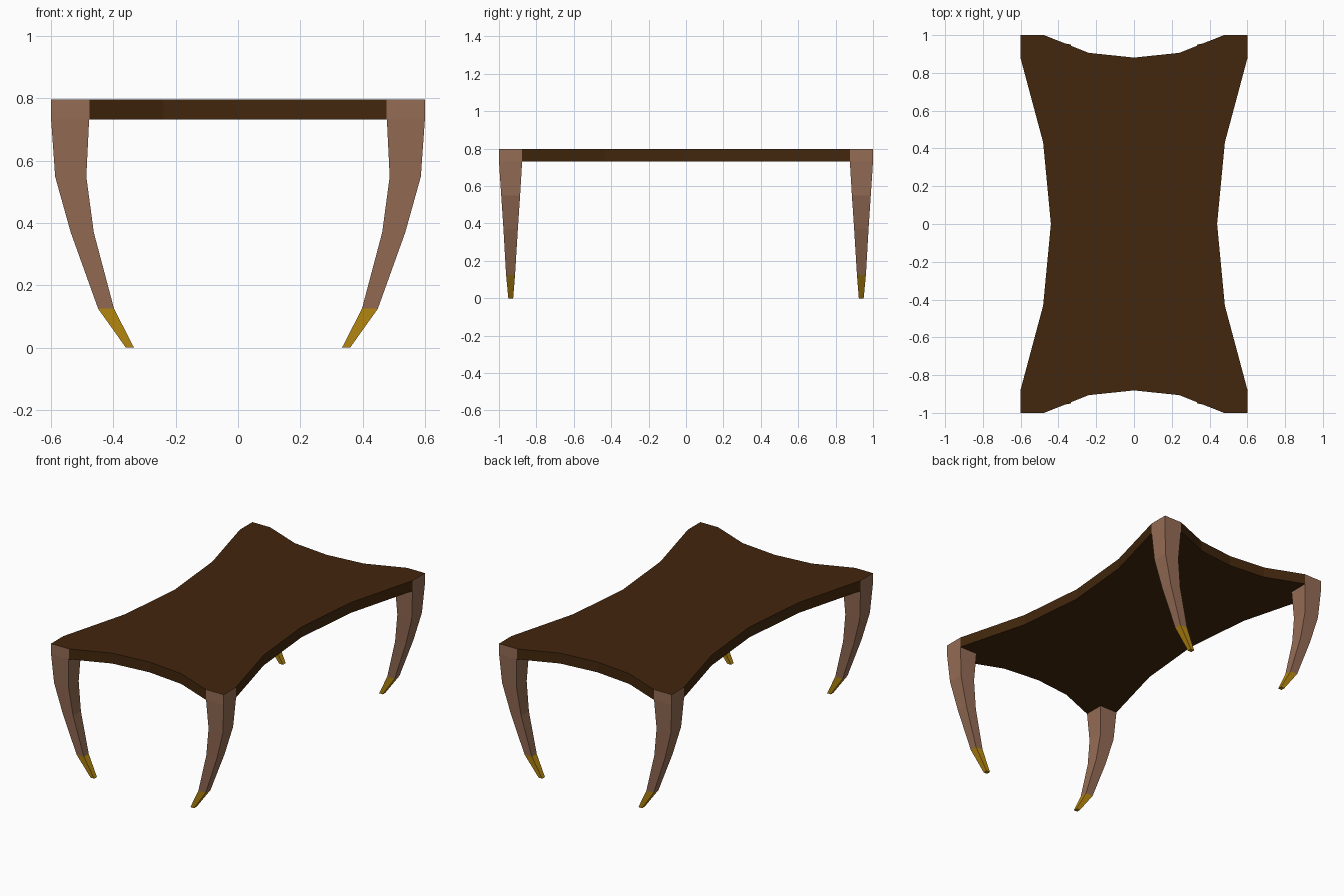
import bpy, bmesh

if "Cube" in bpy.data.objects:
    bpy.data.objects.remove(bpy.data.objects["Cube"])


def material(name, rgb):
    m = bpy.data.materials.new(name)
    m.diffuse_color = (*rgb, 1)
    m.use_nodes = True
    m.node_tree.nodes["Principled BSDF"].inputs["Base Color"].default_value = m.diffuse_color
    return m


DARK = material("dark_wood", (0.055, 0.020, 0.004))
LIGHT = material("light_wood", (0.30, 0.15, 0.09))
GOLD = material("gold", (0.50, 0.26, 0.006))
TOP, UNDER = 0.797, 0.732


def finish(name, bm, mats):
    bmesh.ops.recalc_face_normals(bm, faces=bm.faces)
    me = bpy.data.meshes.new(name)
    bm.to_mesh(me)
    bm.free()
    for m in mats:
        me.materials.append(m)
    ob = bpy.data.objects.new(name, me)
    bpy.context.collection.objects.link(ob)


# Tabletop: quarter outline reflected into four, with concave edges
quarter = [(0.44, 0), (0.481, 0.432), (0.6, 0.876), (0.6, 1),
           (0.476, 1), (0.24, 0.906), (0, 0.881)]
half = quarter + [(-x, y) for x, y in quarter[-2::-1]]
outline = half + [(x, -y) for x, y in half[-2:0:-1]]

bm = bmesh.new()
base = bm.faces.new([bm.verts.new((x, y, UNDER)) for x, y in outline])
ext = bmesh.ops.extrude_face_region(bm, geom=[base], use_keep_orig=True)
for v in ext["geom"]:
    if isinstance(v, bmesh.types.BMVert):
        v.co.z = TOP
# Corner blocks show the leg wood on their outer sides
for f in bm.faces:
    c = f.calc_center_median()
    if len(f.verts) == 4 and abs(c.x) > 0.5 and abs(c.y) > 0.9:
        f.material_index = 1
finish("tabletop", bm, [DARK, LIGHT])


def loft(name, sections, sx, sy, mat):
    """Rectangular sections (z, x0, x1, y0, y1) joined into a closed limb."""
    bm = bmesh.new()
    rings = [[bm.verts.new((sx * x, sy * y, z))
              for x, y in ((x0, y0), (x1, y0), (x1, y1), (x0, y1))]
             for z, x0, x1, y0, y1 in sections]
    for a, b in zip(rings, rings[1:]):
        for i in range(4):
            j = (i + 1) % 4
            bm.faces.new((a[i], a[j], b[j], b[i]))
    bm.faces.new(rings[0])
    bm.faces.new(rings[-1])
    finish(name, bm, [mat])


# Curved tapering legs with gold feet
ankle = (0.125, 0.398, 0.449, 0.914, 0.962)
leg = [(UNDER, 0.478, 0.6, 0.876, 1), (0.549, 0.487, 0.587, 0.887, 0.988),
       (0.37, 0.463, 0.537, 0.899, 0.976), ankle]
foot = [ankle, (0, 0.334, 0.36, 0.924, 0.95)]
for sx, side in ((-1, "left"), (1, "right")):
    for sy, end in ((-1, "front"), (1, "back")):
        loft(f"{end}_{side}_leg", leg, sx, sy, LIGHT)
        loft(f"{end}_{side}_foot", foot, sx, sy, GOLD)
